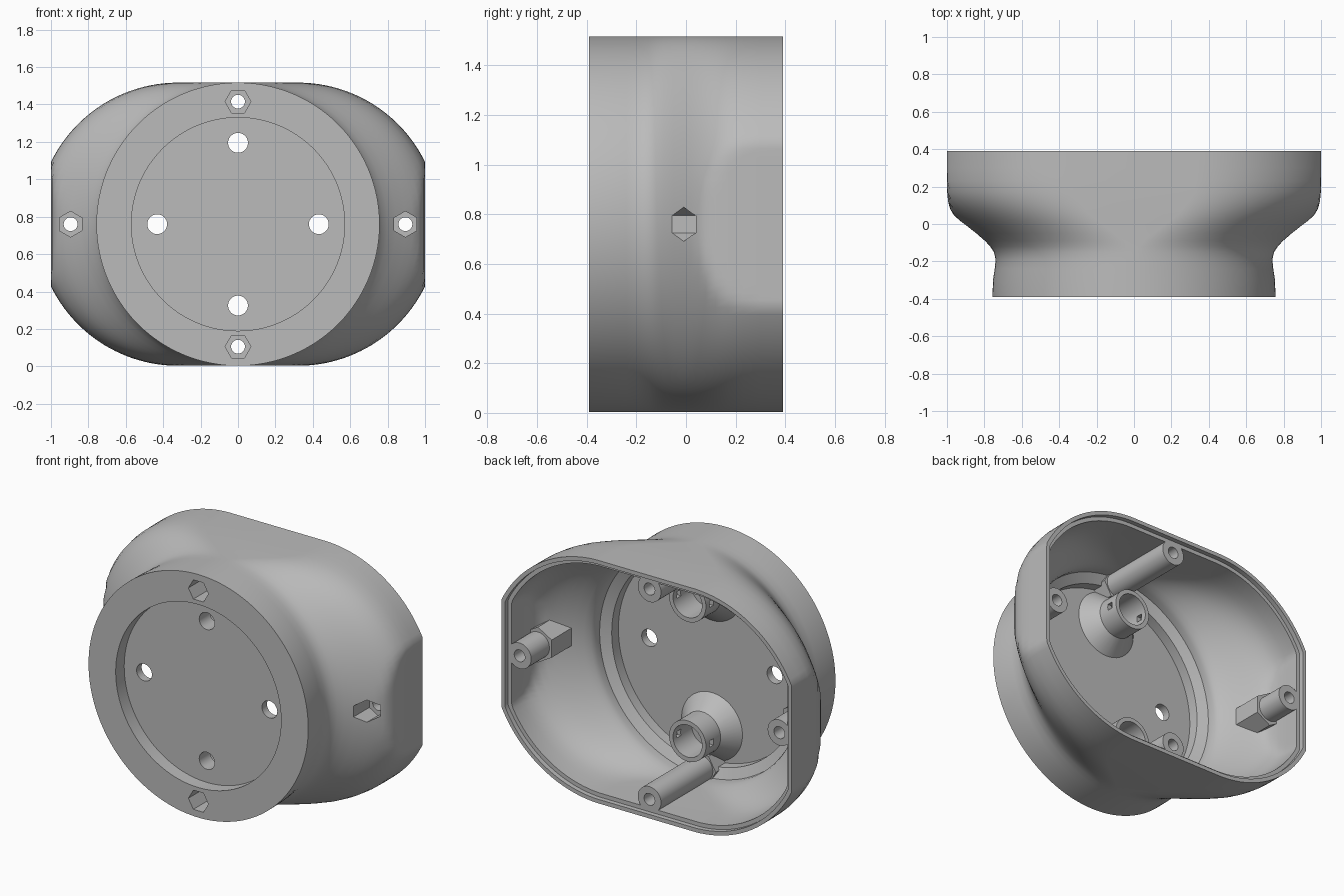
import bpy, bmesh, math

old = bpy.data.objects.get("Cube")
if old:
    bpy.data.objects.remove(old, do_unlink=True)

MID = 0.76      # height of the centre line
R = 0.757       # radius of the round front
WALL = 0.05
BACK = 0.39

grey = bpy.data.materials.new("housing_grey")
grey.use_nodes = True
colour = (0.5, 0.5, 0.5, 1)
grey.diffuse_color = colour
grey.node_tree.nodes["Principled BSDF"].inputs["Base Color"].default_value = colour


def loft(name, rings):
    """Closed solid through rings of (x, y, z) points."""
    bm = bmesh.new()
    rows = [[bm.verts.new(p) for p in ring] for ring in rings]
    n = len(rows[0])
    for a, b in zip(rows, rows[1:]):
        for i in range(n):
            j = (i + 1) % n
            bm.faces.new((a[i], a[j], b[j], b[i]))
    bm.faces.new(rows[0])
    bm.faces.new(rows[-1])
    bmesh.ops.recalc_face_normals(bm, faces=bm.faces)
    mesh = bpy.data.meshes.new(name)
    bm.to_mesh(mesh)
    bm.free()
    mesh.materials.append(grey)
    obj = bpy.data.objects.new(name, mesh)
    bpy.context.collection.objects.link(obj)
    return obj


def section(y, radius, spread, limit, n=144):
    """Two half circles moved apart by spread, trimmed flat at x = limit."""
    ring = []
    for i in range(n):
        a = 2 * math.pi * (i + 0.5) / n
        side = 1 if math.cos(a) > 0 else -1
        x = radius * math.cos(a) + side * spread
        if spread < 0:
            x = (radius + spread) * math.cos(a)
        x = max(-limit, min(limit, x))
        ring.append((x, y, MID + radius * math.sin(a)))
    return ring


def rod(name, x, z, stations, sides=48, turn=0.0):
    """Turned part along y; stations are (y, radius)."""
    return loft(name, [[(x + r * math.cos(turn + 2 * math.pi * i / sides), y,
                         MID + z + r * math.sin(turn + 2 * math.pi * i / sides))
                        for i in range(sides)] for y, r in stations])


def cut(target, tool):
    """Subtract the tool from the target and discard the tool."""
    mod = target.modifiers.new("cut", 'BOOLEAN')
    mod.operation = 'DIFFERENCE'
    mod.solver = 'EXACT'
    mod.object = tool
    bpy.context.view_layer.objects.active = target
    bpy.ops.object.modifier_apply(modifier=mod.name)
    bpy.data.objects.remove(tool, do_unlink=True)


# Outer shell: depth, spread of the half circles, side trim
profile = [(-0.39, 0, 2), (-0.3, -0.003, 2), (-0.24, -0.012, 2), (-0.19, -0.017, 2),
           (-0.15, -0.008, 2), (-0.12, 0.012, 2), (-0.09, 0.04, 2), (-0.05, 0.087, 2),
           (-0.01, 0.14, 0.93), (0.02, 0.178, 0.945), (0.05, 0.215, 0.965),
           (0.08, 0.245, 0.983), (0.12, 0.28, 0.994), (0.17, 0.305, 0.999),
           (0.23, 0.318, 1), (0.3, 0.32, 1), (BACK, 0.32, 1)]
housing = loft("housing", [section(y, R, c, lim) for y, c, lim in profile])

# Inner cavity: round well above the floor, then the shell offset inwards
rings = [section(y, 0.645, 0, 2) for y in (-0.256, -0.19)]
rings += [section(y + 0.03, R - WALL, max(c, 0), lim - WALL)
          for y, c, lim in profile if -0.21 < y < 0.35]
rings.append(section(BACK + 0.05, R - WALL, 0.32, 1 - WALL))
cavity = loft("cavity", rings)

# Bosses left standing inside the cavity
for s in (-1, 1):
    cut(cavity, rod("side_post", s * 0.895, 0, [(-0.3, 0.08), (0.36, 0.08)]))
    cut(cavity, rod("side_nut_block", s * 0.895, 0, [(-0.3, 0.11), (0.18, 0.11)],
                    6, math.pi / 2))
    cut(cavity, rod("end_post", 0, s * 0.655, [(-0.3, 0.08), (0.36, 0.08)]))
    cut(cavity, rod("end_nut_block", 0, s * 0.655, [(-0.3, 0.1), (-0.15, 0.1)], 6))
    cut(cavity, rod("socket", 0, s * 0.435,
                    [(-0.3, 0.21), (-0.256, 0.21), (-0.16, 0.127), (-0.015, 0.127)]))
cut(housing, cavity)

# Stepped rim at the back and the round recess at the front
cut(housing, loft("rim_step", [section(y, R - 0.025, 0.32, 0.975)
                               for y in (0.36, BACK + 0.05)]))
cut(housing, rod("front_recess", 0, 0, [(-0.45, 0.57), (-0.306, 0.57)], 128))

# Bolt holes, nut pockets, floor holes and socket bores
for s in (-1, 1):
    for x, z, floor, turn in ((s * 0.895, 0, 0.1, math.pi / 2),
                              (0, s * 0.655, -0.22, 0)):
        cut(housing, rod("bolt_hole", x, z, [(-0.5, 0.037), (0.5, 0.037)], 32))
        cut(housing, rod("nut_pocket", x, z, [(-0.5, 0.069), (floor, 0.069)], 6, turn))
    cut(housing, rod("floor_hole", s * 0.432, 0, [(-0.5, 0.053), (-0.1, 0.053)], 32))
    cut(housing, rod("socket_bore", 0, s * 0.435,
                     [(-0.5, 0.053), (-0.2, 0.053), (-0.2, 0.1), (0.1, 0.1)], 48))
    z = MID + s * 0.435
    cut(housing, loft("socket_window", [
        [(x, y, z + h) for y, h in ((-0.09, -0.02), (-0.05, -0.02),
                                    (-0.05, 0.02), (-0.09, 0.02))]
        for x in (-0.16, 0.16)]))

# Smooth curved walls, crisp edges
bpy.ops.object.select_all(action='DESELECT')
housing.select_set(True)
bpy.context.view_layer.objects.active = housing
bpy.ops.object.shade_smooth_by_angle(angle=math.radians(30))
